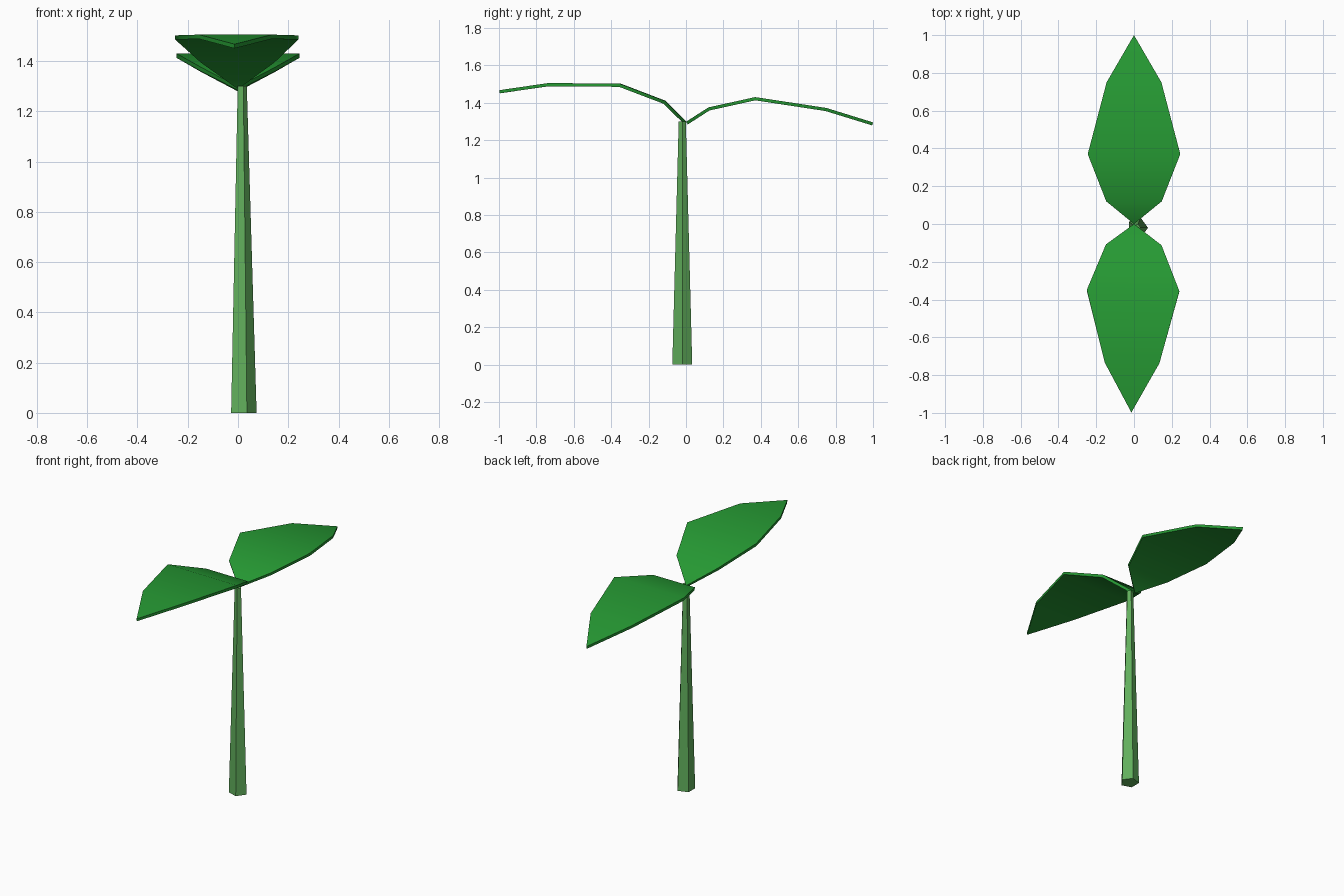
import bpy
import math

cube = bpy.data.objects.get("Cube")
if cube:
    bpy.data.objects.remove(cube, do_unlink=True)


def make_material(name, color):
    mat = bpy.data.materials.new(name)
    mat.use_nodes = True
    mat.diffuse_color = color
    mat.node_tree.nodes["Principled BSDF"].inputs["Base Color"].default_value = color
    return mat


def make_object(name, verts, faces, mat):
    mesh = bpy.data.meshes.new(name)
    mesh.from_pydata(verts, [], faces)
    mesh.materials.append(mat)
    mesh.update()
    obj = bpy.data.objects.new(name, mesh)
    bpy.context.collection.objects.link(obj)
    return obj


leaf_green = make_material("leaf green", (0.019, 0.319, 0.033, 1))
stem_green = make_material("stem green", (0.12, 0.43, 0.107, 1))

# Tapered five-sided stem, slightly off centre
SIDES = 5


def ring(cx, cy, radius, z):
    angles = [math.tau * i / SIDES for i in range(SIDES)]
    return [(cx + radius * math.cos(a), cy + radius * math.sin(a), z) for a in angles]


stem_verts = ring(0.018, -0.02, 0.056, 0) + ring(0.015, -0.02, 0.02, 1.3)
stem_faces = [(i, (i + 1) % SIDES, (i + 1) % SIDES + SIDES, i + SIDES) for i in range(SIDES)]
stem_faces += [tuple(reversed(range(SIDES))), tuple(range(SIDES, 2 * SIDES))]
make_object("stem", stem_verts, stem_faces, stem_green)


# Arched leaf: rows across its width between a pointed base and a pointed tip
def make_leaf(name, profile, turn):
    (base_y, base_z), *rows, (tip_y, tip_z) = profile
    widths = (0.147, 0.245, 0.145)
    verts = [(0, base_y, base_z)]
    for (y, z), w in zip(rows, widths):
        verts += [(w, y, z), (-w, y, z)]
    verts.append((0, tip_y, tip_z))
    faces = [(0, 1, 2), (1, 3, 4, 2), (3, 5, 6, 4), (5, 7, 6)]

    c, s = math.cos(turn), math.sin(turn)
    verts = [(x * c - y * s, x * s + y * c, z) for x, y, z in verts]
    obj = make_object(name, verts, faces, leaf_green)
    if obj.data.polygons[0].normal.z < 0:
        obj.data.flip_normals()

    solid = obj.modifiers.new("thickness", "SOLIDIFY")
    solid.thickness = 0.017
    solid.offset = -1
    solid.use_even_offset = True

    bpy.ops.object.select_all(action="DESELECT")
    obj.select_set(True)
    bpy.context.view_layer.objects.active = obj
    bpy.ops.object.modifier_apply(modifier=solid.name)
    bpy.ops.object.shade_smooth_by_angle(angle=math.radians(50))


make_leaf("back_leaf",
          [(0, 1.298), (0.12, 1.375), (0.37, 1.43), (0.75, 1.372), (1.0, 1.295)], 0)
make_leaf("front_leaf",
          [(0, 1.3), (-0.11, 1.41), (-0.352, 1.502), (-0.735, 1.505), (-0.998, 1.467)],
          math.radians(-0.8))
